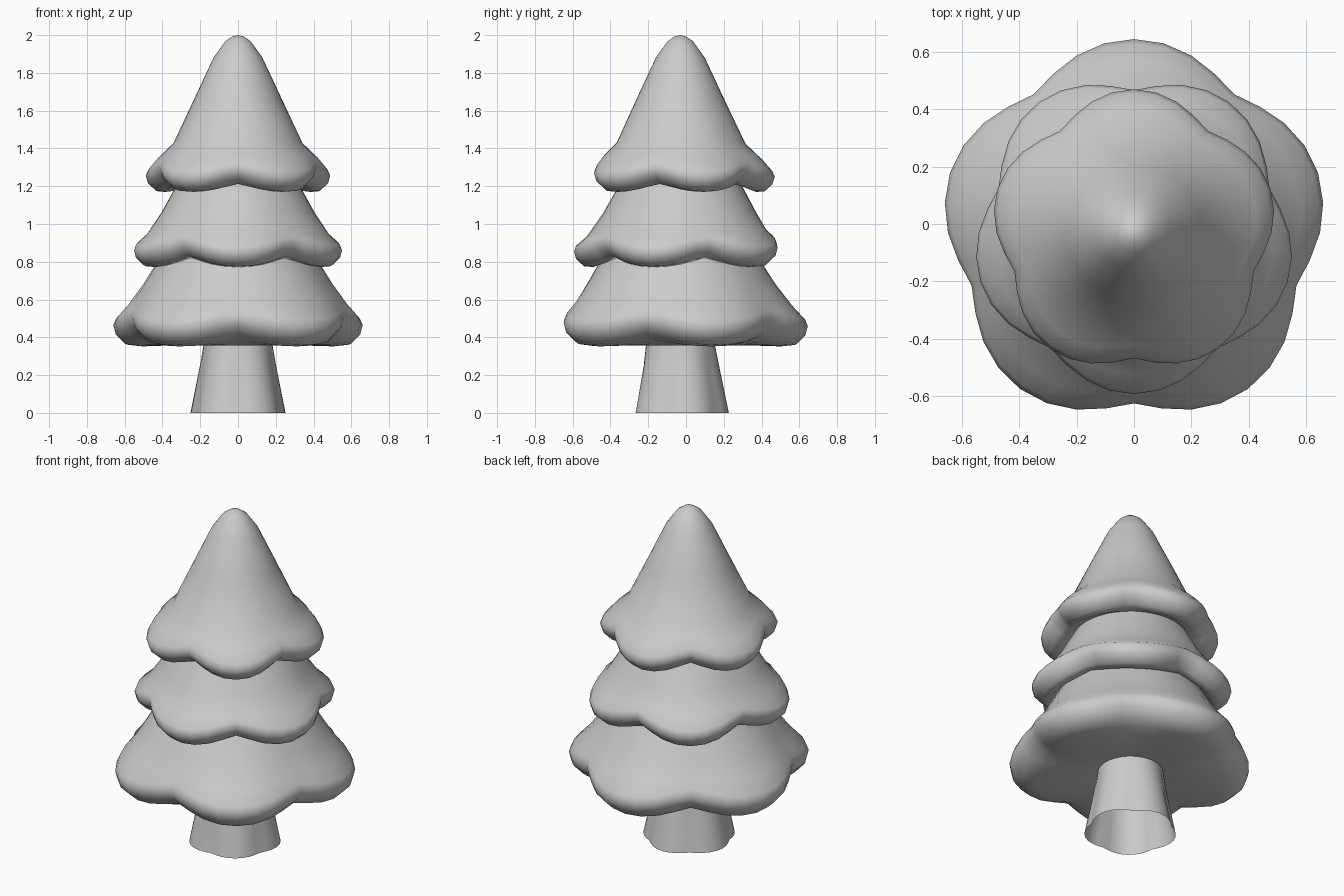
import bpy, bmesh
from math import sin, cos, pi, radians, sqrt

if "Cube" in bpy.data.objects:
    bpy.data.objects.remove(bpy.data.objects["Cube"])

SEGMENTS = 40
CENTRE_Y = -0.03


def lathe(name, profile, lobe_angle, depth, lift):
    """Five-lobed lathe; profile points are (radius, height, scallop strength)."""
    bm = bmesh.new()
    rings = []
    for r, z, w in profile:
        if r == 0:
            rings.append([bm.verts.new((0, CENTRE_Y, z))] * SEGMENTS)
            continue
        ring = []
        for i in range(SEGMENTS):
            a = radians(lobe_angle) + 2 * pi * i / SEGMENTS
            notch = 1 - sqrt(cos(2.5 * (a - radians(lobe_angle))) ** 2 * 0.985 + 0.015)
            rr = r - depth * w * notch
            ring.append(bm.verts.new((rr * cos(a), CENTRE_Y + rr * sin(a), z + lift * w * notch)))
        rings.append(ring)
    for upper, lower in zip(rings, rings[1:]):
        for i in range(SEGMENTS):
            j = (i + 1) % SEGMENTS
            if upper[i] is upper[j]:
                bm.faces.new((upper[i], lower[i], lower[j]))
            else:
                bm.faces.new((upper[i], lower[i], lower[j], upper[j]))
    bmesh.ops.recalc_face_normals(bm, faces=bm.faces)
    # Point the outer skin outwards even though the shell is open
    if sum(f.normal.x * f.calc_center_median().x for f in bm.faces) < 0:
        bmesh.ops.reverse_faces(bm, faces=bm.faces)
    mesh = bpy.data.meshes.new(name)
    bm.to_mesh(mesh)
    bm.free()
    for p in mesh.polygons:
        p.use_smooth = True
    obj = bpy.data.objects.new(name, mesh)
    bpy.context.collection.objects.link(obj)
    return obj


# Pointed crown with rolled rim
lathe("top_foliage", [
    (0, 2.0, 0), (0.03, 1.993, 0), (0.068, 1.967, 0), (0.13, 1.88, 0),
    (0.235, 1.655, 0), (0.345, 1.425, 0.15), (0.435, 1.34, 0.65),
    (0.487, 1.28, 1), (0.5, 1.25, 1), (0.487, 1.21, 1), (0.445, 1.172, 1),
    (0.40, 1.17, 0.8), (0.32, 1.215, 0)], 90, 0.07, 0.06)

# Middle skirt, lobes turned half a step
lathe("middle_foliage", [
    (0.32, 1.215, 0), (0.41, 1.055, 0.15), (0.495, 0.935, 0.65),
    (0.552, 0.885, 1), (0.563, 0.855, 1), (0.552, 0.815, 1), (0.51, 0.776, 1),
    (0.46, 0.772, 0.8), (0.415, 0.82, 0)], -90, 0.075, 0.065)

# Bottom skirt with nearly flat underside
lathe("bottom_foliage", [
    (0.415, 0.82, 0), (0.505, 0.68, 0.2), (0.595, 0.565, 0.7),
    (0.66, 0.495, 1), (0.675, 0.46, 1), (0.662, 0.41, 1), (0.61, 0.36, 1),
    (0.53, 0.352, 0.7), (0.35, 0.358, 0), (0.18, 0.375, 0)], 90, 0.09, 0.06)

# Flared trunk, open underneath
lathe("trunk", [
    (0.18, 0.375, 0), (0.205, 0.25, 0.5), (0.257, 0.0, 1)], 90, 0.03, 0)
